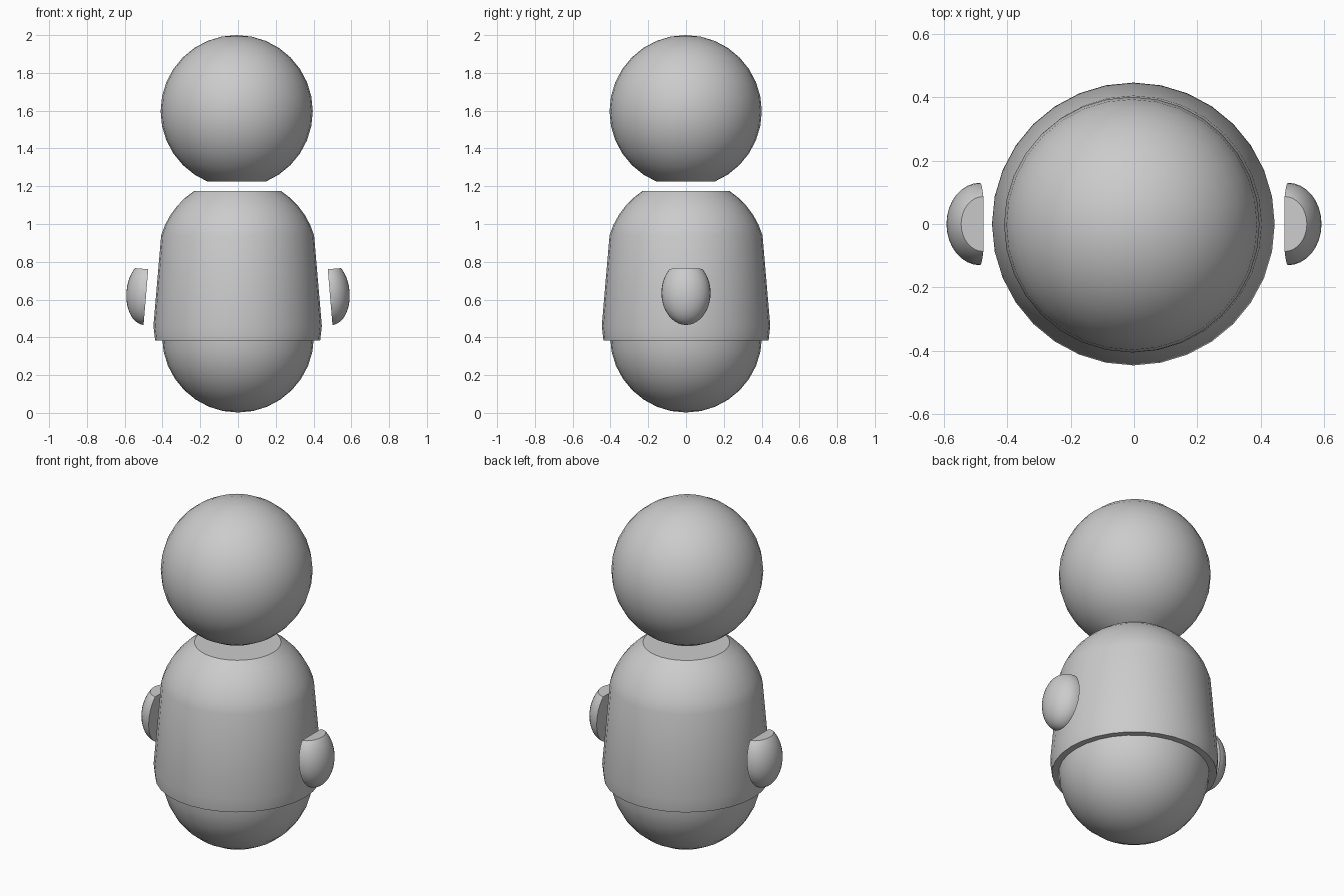
import bpy, bmesh
from math import sin, cos, pi, radians
from mathutils import Matrix

if "Cube" in bpy.data.objects:
    bpy.data.objects.remove(bpy.data.objects["Cube"])

SEG = 32


def finish(bm, name, location=(0, 0, 0)):
    bmesh.ops.recalc_face_normals(bm, faces=bm.faces)
    me = bpy.data.meshes.new(name)
    bm.to_mesh(me)
    bm.free()
    me.shade_smooth()
    me.set_sharp_from_angle(angle=radians(25))
    ob = bpy.data.objects.new(name, me)
    ob.location = location
    bpy.context.collection.objects.link(ob)
    return ob


def lathe(name, profile, location=(0, 0, 0)):
    """Spin (radius, z) points around z; open ends with radius 0 close in a point."""
    bm = bmesh.new()
    vs = [bm.verts.new((r, 0, z)) for r, z in profile]
    es = [bm.edges.new(p) for p in zip(vs, vs[1:])]
    bmesh.ops.spin(bm, geom=vs + es, cent=(0, 0, 0), axis=(0, 0, 1),
                   angle=2 * pi, steps=SEG)
    bmesh.ops.remove_doubles(bm, verts=bm.verts, dist=1e-4)
    return finish(bm, name, location)


def arc(radius, z, start, end, steps):
    """Circle points, angles in degrees measured from straight up."""
    out = []
    for i in range(steps + 1):
        a = radians(start + (end - start) * i / steps)
        out.append((0 if abs(sin(a)) < 1e-6 else radius * sin(a), z + radius * cos(a)))
    return out


# Head: sphere with a flat underside
head = arc(0.403, 1.597, 0, 157.5, 14)
lathe("head", head + [(0, head[-1][1])], (-0.007, -0.002, 0))

# Body shell: flat neck, round shoulders, flared skirt with a bottom lip
shoulders = arc(0.422, 0.821, 33, 73.7, 5)
lathe("body_shell", [(0, shoulders[0][1])] + shoulders +
      [(0.446, 0.46), (0.437, 0.383), (0.38, 0.383)], (-0.002, 0, 0))

# Rounded base under the shell
lathe("base", [(0, 0.5), (0.402, 0.5)] + arc(0.402, 0.404, 90, 180, 8))


# Floating arms: half ellipsoids with a flat top, tilted to follow the body
def arm(name, side):
    bm = bmesh.new()
    bmesh.ops.create_uvsphere(bm, u_segments=SEG, v_segments=20, radius=1)
    bmesh.ops.scale(bm, vec=(0.105, 0.13, 0.17), verts=bm.verts)
    for co, no in (((0, 0, 0), (-1, 0, 0)), ((0, 0, 0.126), (0, 0, 1))):
        cut = bmesh.ops.bisect_plane(bm, geom=bm.verts[:] + bm.edges[:] + bm.faces[:],
                                     plane_co=co, plane_no=no, clear_outer=True)
        rim = [e for e in bm.edges if e.is_boundary]
        bmesh.ops.holes_fill(bm, edges=rim, sides=0)
    bmesh.ops.transform(bm, verts=bm.verts,
                        matrix=Matrix.Diagonal((side, 1, 1, 1)) @
                        Matrix.Rotation(radians(-4.8), 4, 'Y'))
    finish(bm, name, (side * 0.486, 0, 0.635))


arm("arm_right", 1)
arm("arm_left", -1)
